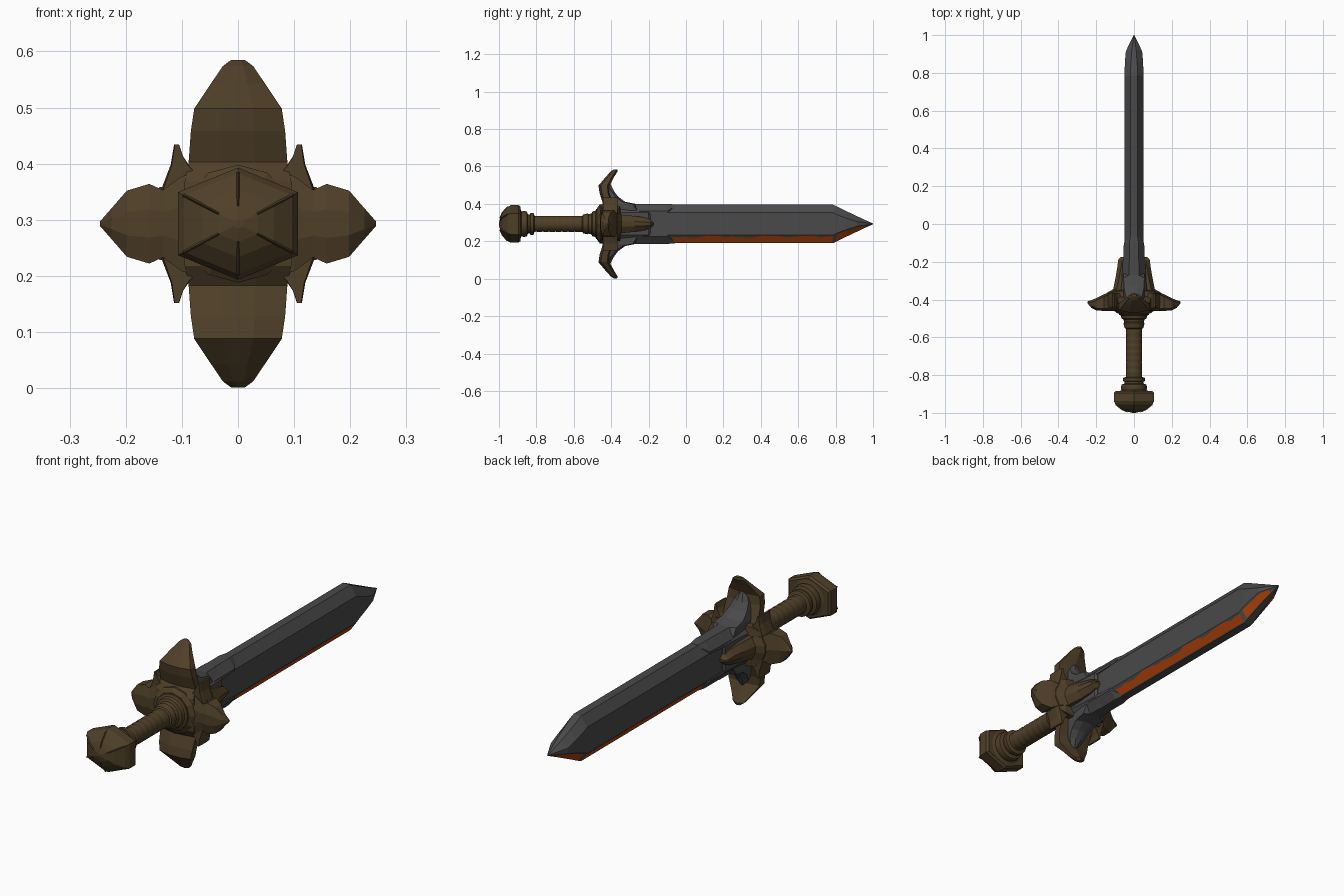
import bpy, bmesh, math, random

random.seed(4)
ZC = 0.293  # height of the sword's long axis


def material(name, rgb):
    m = bpy.data.materials.new(name)
    m.diffuse_color = (*rgb, 1)
    return m


BRONZE = material("dark bronze", (0.078, 0.050, 0.021))
STEEL = material("dark steel", (0.070, 0.067, 0.070))
EMBER = material("ember orange", (0.46, 0.058, 0.003))


def loft(name, rings, mats, pick=None, smooth=False):
    """Skin a list of equal-length point rings and cap both ends."""
    bm = bmesh.new()
    vr = [[bm.verts.new((x, y, z + ZC)) for x, y, z in r] for r in rings]
    n = len(vr[0])
    for i in range(len(vr) - 1):
        for j in range(n):
            k = (j + 1) % n
            f = bm.faces.new((vr[i][j], vr[i][k], vr[i + 1][k], vr[i + 1][j]))
            if pick:
                f.material_index = pick(i, j)
    bm.faces.new(vr[0])
    bm.faces.new(vr[-1])
    bmesh.ops.recalc_face_normals(bm, faces=bm.faces)
    me = bpy.data.meshes.new(name)
    bm.to_mesh(me)
    bm.free()
    for m in mats:
        me.materials.append(m)
    ob = bpy.data.objects.new(name, me)
    bpy.context.collection.objects.link(ob)
    if smooth:
        bpy.ops.object.select_all(action='DESELECT')
        ob.select_set(True)
        bpy.context.view_layer.objects.active = ob
        bpy.ops.object.shade_smooth_by_angle(angle=math.radians(35))
    return ob


def lathe(name, profile, n=24, smooth=True):
    rings = [[(r * math.cos(2 * math.pi * i / n), y, r * math.sin(2 * math.pi * i / n))
              for i in range(n)] for y, r in profile]
    return loft(name, rings, [BRONZE], smooth=smooth)


# Blade: bevelled bar; the lower bevels carry a ragged ember strip
def blade_ring(y, w, h, e, s, t):
    """w,h: half sizes; e: half width of the edge; s: height where bevel starts."""
    def low(f, sx):
        return (sx * (e + (w - e) * f), y, -h + (h - s) * f)
    return [low(0, 1), low(0.1, 1), low(t, 1), (w, y, -s), (w, y, s), (e, y, h),
            (-e, y, h), (-w, y, s), (-w, y, -s), low(t, -1), low(0.1, -1), low(0, -1)]


ys = [-0.40, -0.11] + [-0.11 + 0.895 * i / 28 for i in range(1, 29)]
rings = []
for y in ys:
    t = 0.2 if y <= -0.11 else random.uniform(0.66, 0.97)
    rings.append(blade_ring(y, 0.05, 0.103, 0.019, 0.06, t))
tip = [(0.805, 0.05, 0.094, 0.019, 0.050), (0.86, 0.048, 0.067, 0.016, 0.030),
       (0.915, 0.043, 0.041, 0.012, 0.012), (0.955, 0.024, 0.022, 0.007, 0.007),
       (1.0, 0.002, 0.002, 0.001, 0.001)]
rings += [blade_ring(*p, 0.85) for p in tip]
last = len(ys) - 1


def blade_colour(i, j):
    hot = 1 <= i < last or last + 1 <= i <= last + 3
    return 1 if hot and j in (1, 9) else 0


loft("blade", rings, [STEEL, EMBER], blade_colour)


# Steel collar wrapped around the blade root
def octagon(y, w, h, e, s):
    return [(e, y, -h), (w, y, -s), (w, y, s), (e, y, h),
            (-e, y, h), (-w, y, s), (-w, y, -s), (-e, y, -h)]


loft("blade_collar", [octagon(-0.40, 0.075, 0.11, 0.035, 0.06),
                      octagon(-0.30, 0.064, 0.107, 0.028, 0.06),
                      octagon(-0.20, 0.060, 0.107, 0.026, 0.06),
                      octagon(-0.19, 0.052, 0.104, 0.021, 0.058)], [STEEL])

for s, side in ((1, "upper"), (-1, "lower")):
    # Thin steel strip running out along each blade edge
    strip = [(-0.25, 0.057, 0.050), (-0.10, 0.054, 0.058), (-0.06, 0.03, 0.09)]
    loft(side + "_edge_strip",
         [[(-w, y, s * z), (w, y, s * z), (w, y, s * 0.068), (0.024, y, s * 0.107),
           (-0.024, y, s * 0.107), (-w, y, s * 0.068)] for y, w, z in strip[:2]]
         + [[(-0.02, -0.06, s * 0.09), (0.02, -0.06, s * 0.09), (0.022, -0.06, s * 0.095),
             (0.018, -0.06, s * 0.104), (-0.018, -0.06, s * 0.104),
             (-0.022, -0.06, s * 0.095)]], [STEEL])
    # Steel fin sweeping from the blade up the inside of the guard prong
    fin = [(0.06, 0.055, -0.24), (0.107, 0.055, -0.27), (0.118, 0.052, -0.325),
           (0.145, 0.045, -0.362), (0.175, 0.036, -0.385), (0.215, 0.012, -0.405)]
    loft(side + "_fin",
         [[(-w, -0.44, s * z), (w, -0.44, s * z), (w, y - 0.015, s * z),
           (w * 0.4, y, s * z), (-w * 0.4, y, s * z), (-w, y - 0.015, s * z)]
          for z, w, y in fin], [STEEL])


# Guard prongs: ridged plates lofted outward from the hub
def prong(name, sections, place):
    rings = []
    for d, w, y0, y1 in sections:
        c = min(0.012, (y1 - y0) * 0.3)
        pts = [(-w, y0 + c), (-w * 0.35, y0), (w * 0.35, y0), (w, y0 + c),
               (w, y1 - c), (0, y1), (-w, y1 - c)]
        rings.append([place(d, a, y) for a, y in pts])
    loft(name, rings, [BRONZE])


tall = [(0.03, 0.10, -0.470, -0.36), (0.075, 0.095, -0.468, -0.37),
        (0.11, 0.088, -0.445, -0.385), (0.165, 0.084, -0.462, -0.405),
        (0.205, 0.078, -0.468, -0.408), (0.25, 0.048, -0.43, -0.385),
        (0.281, 0.027, -0.402, -0.366), (0.292, 0.012, -0.385, -0.368)]
wide = [(0.04, 0.095, -0.46, -0.34), (0.10, 0.085, -0.46, -0.345),
        (0.134, 0.060, -0.46, -0.362), (0.158, 0.071, -0.46, -0.372),
        (0.198, 0.059, -0.458, -0.392), (0.225, 0.028, -0.445, -0.403),
        (0.246, 0.004, -0.42, -0.410)]
for s, v, h in ((1, "upper", "right"), (-1, "lower", "left")):
    prong(v + "_guard_prong", tall, lambda d, a, y, s=s: (a, y, s * d))
    prong(h + "_guard_prong", wide, lambda d, a, y, s=s: (s * d, y, a))
    # Claw reaching forward along the flat of the blade
    claw = [(-0.42, 0.16, 0.065), (-0.365, 0.145, 0.055), (-0.345, 0.11, 0.05),
            (-0.275, 0.096, 0.042), (-0.22, 0.087, 0.034), (-0.19, 0.084, 0.022),
            (-0.175, 0.07, 0.008)]
    loft(h + "_claw", [[(s * 0.03, y, -w), (s * (x - 0.02), y, -w), (s * x, y, -w * 0.3),
                        (s * x, y, w * 0.3), (s * (x - 0.02), y, w), (s * 0.03, y, w)]
                       for y, x, w in claw], [BRONZE])
    # Small corner spikes between the prongs
    for t in (1, -1):
        spike = [(0.05, 0.07), (0.086, 0.102), (0.098, 0.12), (0.106, 0.141),
                 (0.114, 0.141), (0.12, 0.105), (0.138, 0.058), (0.12, 0.03)]
        loft(h + "_" + ("upper" if t > 0 else "lower") + "_spike",
             [[(s * (0.1 + (x - 0.1) * k), y, t * z) for x, z in spike]
              for y, k in ((-0.445, 0.9), (-0.43, 1), (-0.385, 1), (-0.365, 0.8))], [BRONZE])

# Guard hub
lathe("guard_hub", [(-0.475, 0.085), (-0.46, 0.105), (-0.38, 0.105), (-0.35, 0.085)],
      12, False)

# Grip with collar rings at both ends and a shallow wrapped surface
profile = [(-0.90, 0.08), (-0.885, 0.08), (-0.88, 0.066), (-0.868, 0.070), (-0.85, 0.066),
           (-0.845, 0.05), (-0.835, 0.05), (-0.832, 0.058), (-0.815, 0.058), (-0.81, 0.043)]
for i in range(7):
    y = -0.80 + 0.034 * i
    profile += [(y, 0.041), (y + 0.008, 0.0435), (y + 0.025, 0.0435)]
profile += [(-0.555, 0.043), (-0.55, 0.05), (-0.525, 0.056), (-0.52, 0.052), (-0.505, 0.056),
            (-0.50, 0.066), (-0.485, 0.070), (-0.48, 0.080), (-0.465, 0.082)]
lathe("grip", profile)

# Six-sided pommel with a faceted dome
hexagon = [(0, 1.0), (1.0, 0.56), (1.0, -0.56), (0, -1.0), (-1.0, -0.56), (-1.0, 0.56)]
dome = [(-0.885, 0.92), (-0.895, 1.0), (-0.937, 1.0), (-0.955, 0.9),
        (-0.98, 0.6), (-0.993, 0.33), (-1.0, 0.08)]
loft("pommel", [[(0.107 * k * a, y, 0.1 * k * b) for a, b in hexagon] for y, k in dome],
     [BRONZE])
# Raised ribs running over the pommel dome
for i, (a, b) in enumerate(hexagon):
    l = math.hypot(a, b)
    px, pz = -b / l * 0.005, a / l * 0.005
    path = [(-0.93, 0.97), (-0.955, 0.91), (-0.981, 0.61), (-0.994, 0.32)]
    loft("pommel_rib_%d" % (i + 1),
         [[(0.107 * k * a - px, y + 0.008, 0.1 * k * b - pz),
           (0.107 * k * a, y - 0.004, 0.1 * k * b),
           (0.107 * k * a + px, y + 0.008, 0.1 * k * b + pz)] for y, k in path], [BRONZE])
